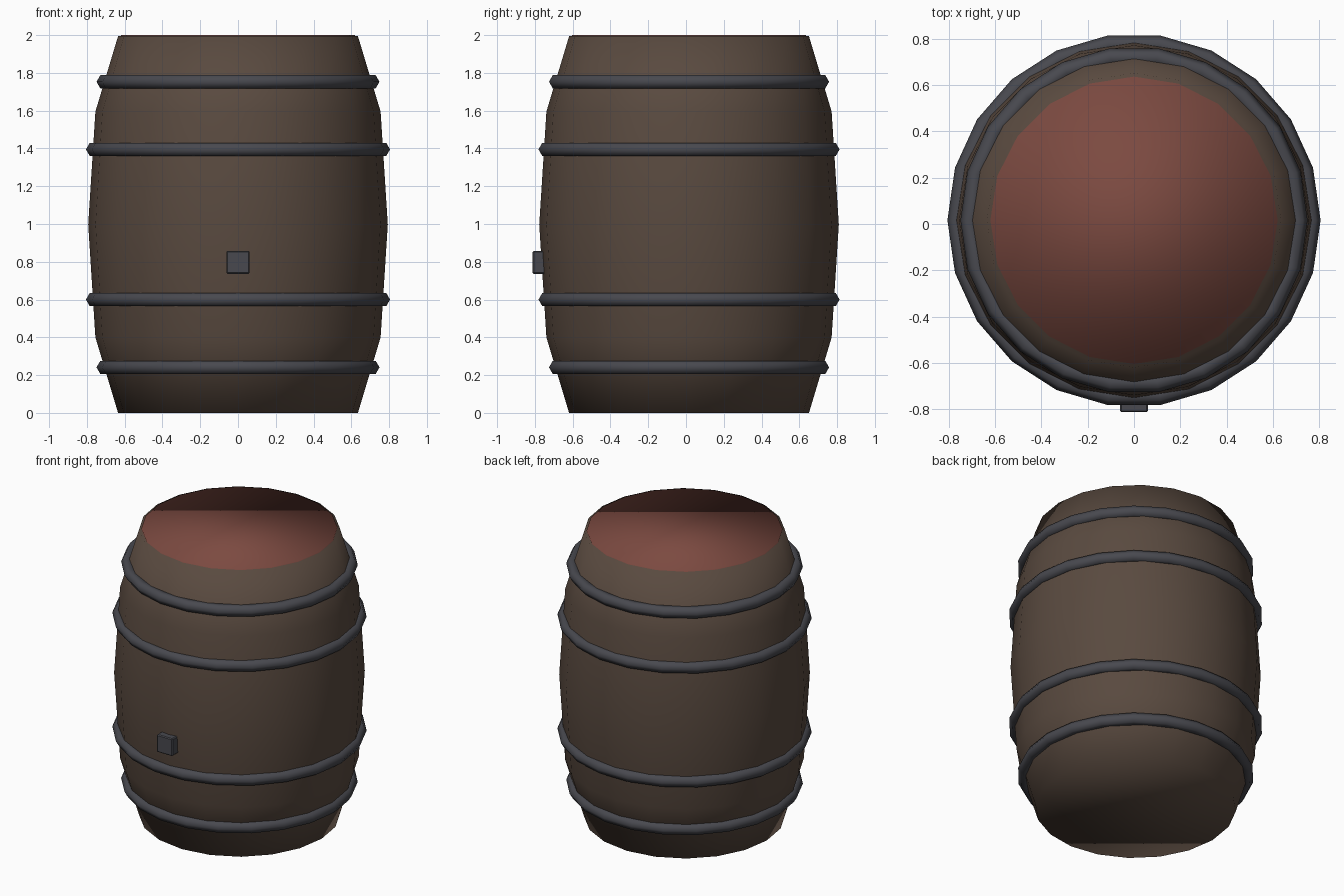
import bpy, bmesh, math

if "Cube" in bpy.data.objects:
    bpy.data.objects.remove(bpy.data.objects["Cube"])

CY = 0.016  # barrel axis offset so the tap stays within the centred depth


def material(name, rgb):
    m = bpy.data.materials.new(name)
    m.diffuse_color = (*rgb, 1)
    m.use_nodes = True
    m.node_tree.nodes["Principled BSDF"].inputs["Base Color"].default_value = m.diffuse_color
    return m


wood = material("dark_wood", (0.10, 0.068, 0.05))
red = material("red_wood", (0.20, 0.068, 0.052))
iron = material("iron", (0.065, 0.066, 0.078))


def lathe(name, profile, sides, mat):
    """Closed turned solid from (radius, z) rings, with flat end caps."""
    bm = bmesh.new()
    rings = [[bm.verts.new((r * math.cos(2 * math.pi * i / sides),
                            r * math.sin(2 * math.pi * i / sides), z))
              for i in range(sides)] for r, z in profile]
    for a, b in zip(rings, rings[1:]):
        for i in range(sides):
            j = (i + 1) % sides
            bm.faces.new((a[i], a[j], b[j], b[i]))
    bm.faces.new(rings[0][::-1])
    bm.faces.new(rings[-1])
    for f in bm.faces:
        f.smooth = True
    me = bpy.data.meshes.new(name)
    bm.to_mesh(me)
    bm.free()
    me.materials.append(mat)
    ob = bpy.data.objects.new(name, me)
    ob.location.y = CY
    bpy.context.collection.objects.link(ob)
    return ob


# bulging stave body
lathe("barrel_body", [(0.635, 0), (0.755, 0.4), (0.793, 0.997),
                      (0.755, 1.595), (0.635, 1.994)], 20, wood)

# lid, just proud of the rim
lathe("lid", [(0.62, 1.96), (0.62, 2.0)], 20, red)

# four iron hoops with hexagonal section
for i, (r, z) in enumerate([(0.709, 0.241), (0.765, 0.6),
                            (0.765, 1.395), (0.709, 1.753)]):
    bpy.ops.mesh.primitive_torus_add(major_segments=22, minor_segments=6,
                                     major_radius=r, minor_radius=0.04,
                                     location=(0, CY, z))
    hoop = bpy.context.object
    hoop.name = f"hoop_{i + 1}"
    hoop.data.materials.append(iron)
    bpy.ops.object.shade_smooth()

# square tap plug on the front
bpy.ops.mesh.primitive_cube_add(size=1, location=(0, -0.751, 0.797))
tap = bpy.context.object
tap.name = "tap"
tap.scale = (0.122, 0.122, 0.122)
bpy.ops.object.transform_apply(location=False, rotation=False, scale=True)
bevel = tap.modifiers.new("bevel", 'BEVEL')
bevel.width = 0.006
bevel.segments = 1
tap.data.materials.append(iron)
